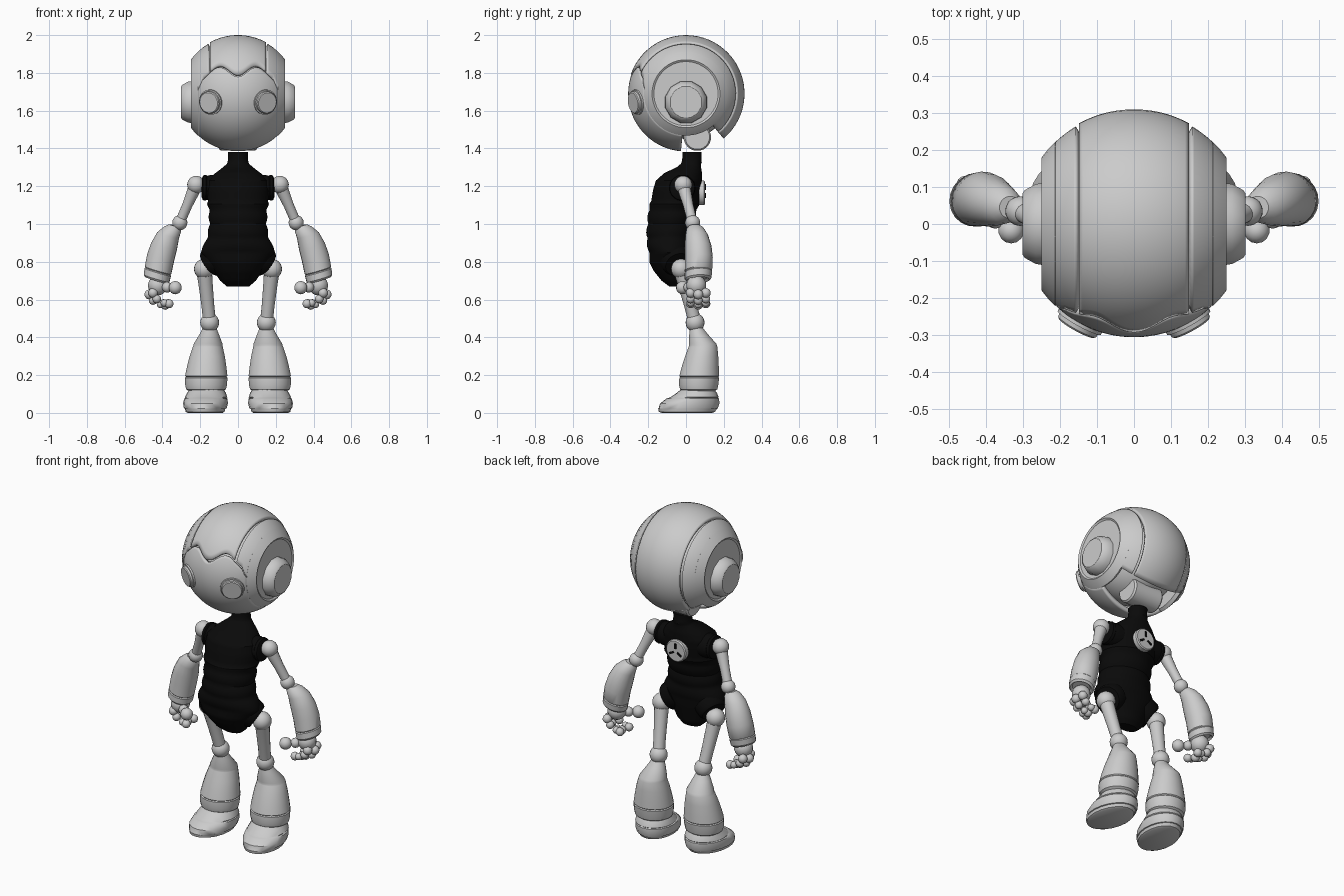
import bpy, bmesh, math
from mathutils import Vector, Matrix


def material(name, v):
    m = bpy.data.materials.new(name)
    m.diffuse_color = (v, v, v, 1)
    return m


GREY = material("light grey", 0.6)
BLACK = material("soft black", 0.003)
HEAD = Vector((0, 0, 1.69))


def finish(name, bm, mat, mirror=False):
    bmesh.ops.recalc_face_normals(bm, faces=bm.faces)
    me = bpy.data.meshes.new(name)
    bm.to_mesh(me)
    bm.free()
    me.materials.append(mat)
    ob = bpy.data.objects.new(name, me)
    bpy.context.collection.objects.link(ob)
    if mirror:
        ob.modifiers.new("mirror", 'MIRROR')
    return ob


def add_loft(bm, rows, axis=(0, 0, 1), n=24):
    """Capped skin over rings (centre, ru, rv), square to the axis."""
    rot = Vector((0, 0, 1)).rotation_difference(Vector(axis))
    rings = []
    for c, ru, rv in rows:
        ring = []
        for i in range(n):
            a = math.tau * (i + 0.5) / n
            ring.append(bm.verts.new(Vector(c) + rot @ Vector((ru * math.cos(a), rv * math.sin(a), 0))))
        rings.append(ring)
    for p, q in zip(rings, rings[1:]):
        for i in range(n):
            j = (i + 1) % n
            bm.faces.new((p[i], p[j], q[j], q[i]))
    bm.faces.new(rings[0])
    bm.faces.new(rings[-1])


def loft(name, rows, mat, axis=(0, 0, 1), n=24, mirror=False):
    bm = bmesh.new()
    add_loft(bm, rows, axis, n)
    return finish(name, bm, mat, mirror)


def turned(name, origin, axis, prof, mat, n=24, mirror=False):
    """Round part: prof holds (distance along axis, radius)."""
    d = Vector(axis).normalized()
    return loft(name, [(Vector(origin) + d * s, r, r) for s, r in prof], mat, d, n, mirror)


def balls(name, items, mat, mirror=True, seg=20):
    bm = bmesh.new()
    for x, y, z, r in items:
        bmesh.ops.create_uvsphere(bm, u_segments=seg, v_segments=seg // 2 + 2, radius=r,
                                  matrix=Matrix.Translation((x, y, z)))
    return finish(name, bm, mat, mirror)


def shell(name, x0, x1, low, high, R, mirror=False, nx=16, na=36):
    """Thick patch of the head sphere between two angle limits around x."""
    bm = bmesh.new()
    grid = []
    for i in range(nx + 1):
        x = x0 + (x1 - x0) * i / nx
        rho = math.sqrt(R * R - x * x)
        col = []
        for k in range(na + 1):
            a = math.radians(low(x) + (high(x) - low(x)) * k / na)
            col.append(bm.verts.new(HEAD + Vector((x, -rho * math.cos(a), rho * math.sin(a)))))
        grid.append(col)
    for p, q in zip(grid, grid[1:]):
        for k in range(na):
            bm.faces.new((p[k], q[k], q[k + 1], p[k + 1]))
    ob = finish(name, bm, GREY, mirror)
    s = ob.modifiers.new("thickness", 'SOLIDIFY')
    s.thickness, s.offset = 0.024, 0
    return ob


# Head: face plate, helmet bands and inner core
def brow(x):
    a = 18 + 12 * math.sin(math.pi * min(abs(x), 0.2) / 0.2) ** 2
    return a - max(0, abs(x) - 0.18) * 500


shell("face_plate", -0.207, 0.207, lambda x: -85, lambda x: brow(x) - 1, 0.294, nx=32)
shell("helmet_centre", -0.143, 0.143, lambda x: brow(x) + 1, lambda x: 230, 0.298, nx=28)
shell("helmet_side", 0.151, 0.21, lambda x: brow(x) + 1, lambda x: 230, 0.295, mirror=True, nx=12)
balls("head_core", [(*HEAD, 0.24)], GREY, False, 32)
turned("helmet_ring", HEAD, (1, 0, 0),
       [(0.195, 0.21), (0.213, 0.222), (0.232, 0.203), (0.25, 0.18), (0.246, 0.174), (0.243, 0.17)],
       GREY, 40, True)
turned("ear_cap", (0, 0, 1.645), (1, 0, 0),
       [(0.235, 0.115), (0.265, 0.112), (0.295, 0.095), (0.302, 0.085)], GREY, 12, True)
turned("eye", HEAD, (0.145, -0.262, -0.045),
       [(0.28, 0.067), (0.308, 0.067), (0.309, 0.06), (0.32, 0.059), (0.325, 0.054)], GREY, 24, True)
turned("neck_joint", (0, 0.06, 1.46), (1, 0, 0),
       [(-0.1, 0.065), (-0.09, 0.073), (0.09, 0.073), (0.1, 0.065)], GREY, 20)

# Torso: half width, front and back by height, with soft ribs
body = [(0.67, 0.06, -0.09, -0.02), (0.70, 0.095, -0.13, 0.0), (0.75, 0.13, -0.17, 0.01),
        (0.80, 0.165, -0.195, 0.02), (0.85, 0.195, -0.195, 0.025), (0.89, 0.175, -0.2, 0.025),
        (0.94, 0.155, -0.205, 0.03), (1.00, 0.148, -0.2, 0.035), (1.06, 0.148, -0.195, 0.05),
        (1.12, 0.16, -0.185, 0.07), (1.18, 0.165, -0.175, 0.08), (1.23, 0.16, -0.16, 0.085),
        (1.27, 0.12, -0.115, 0.085), (1.30, 0.08, -0.05, 0.08), (1.325, 0.052, -0.02, 0.08),
        (1.40, 0.05, -0.015, 0.08)]
rows = []
for p, q in zip(body, body[1:]):
    for k in range(4):
        z, w, f, b = (u + (v - u) * k / 4 for u, v in zip(p, q))
        rib = 0.008 * abs(math.sin(math.pi * (z - 0.85) / 0.075)) if 0.85 < z < 1.12 else 0
        rib += 0.006 * abs(math.sin(math.pi * z / 0.022)) if z > 1.32 else 0
        rows.append(((0, (f + b) / 2, z), w + rib, (b - f) / 2 + rib))
loft("torso", rows, BLACK, n=32)
turned("sleeve", (0.08, -0.02, 1.19), (1, 0, 0.02),
       [(0, 0.07), (0.06, 0.07), (0.085, 0.064), (0.09, 0.069), (0.105, 0.066), (0.112, 0.05)], BLACK, 24, True)
turned("hip_cuff", (0.11, -0.06, 0.82), (0.75, 0.3, -0.55),
       [(0, 0.085), (0.045, 0.08), (0.06, 0.07), (0.06, 0.055)], BLACK, 24, True)

# Back badge with three dark vents
turned("back_badge", (0, 0.07, 1.165), (0, 1, 0), [(0, 0.066), (0.025, 0.066), (0.031, 0.06)], GREY, 24)
bm = bmesh.new()
for k in range(3):
    a = math.pi / 2 + k * math.tau / 3
    bmesh.ops.create_cube(bm, size=1, matrix=Matrix.Translation((0.03 * math.cos(a), 0.102, 1.165 + 0.03 * math.sin(a)))
                          @ Matrix.Rotation(-a, 4, 'Y') @ Matrix.Diagonal((0.032, 0.006, 0.012, 1)))
finish("badge_vents", bm, BLACK)

# Arms
balls("shoulder", [(0.222, -0.015, 1.208, 0.047)], GREY)
balls("elbow", [(0.308, 0.035, 1.007, 0.04)], GREY)
S, E = Vector((0.222, -0.015, 1.208)), Vector((0.308, 0.035, 1.007))
turned("upper_arm", S, E - S, [(0, 0.036), (0.06, 0.032), (0.12, 0.027), (0.22, 0.026)], GREY, 16, True)
forearm = [(0.335, 0.045, 0.99, 0.03), (0.345, 0.048, 0.975, 0.046), (0.37, 0.056, 0.94, 0.06),
           (0.392, 0.064, 0.88, 0.071), (0.41, 0.068, 0.82, 0.074), (0.423, 0.066, 0.755, 0.073),
           (0.424, 0.066, 0.75, 0.069), (0.425, 0.066, 0.745, 0.073), (0.431, 0.064, 0.712, 0.071),
           (0.432, 0.063, 0.702, 0.062), (0.431, 0.063, 0.715, 0.05)]
loft("forearm", [((x, y, z), r, r) for x, y, z, r in forearm], GREY, (0.28, 0.06, -0.95), 20, True)

# Hands: palm, thumb and three knuckled fingers
hand = [(0.425, 0.055, 0.675, 0.053), (0.375, 0.015, 0.665, 0.028), (0.332, -0.018, 0.663, 0.035)]
for y, dx, dz in ((0.025, 0.0, 0.0), (0.065, 0.02, -0.008), (0.105, 0.005, 0.0)):
    hand += [(0.45 + dx, y, 0.635 + dz, 0.026), (0.43 + dx, y, 0.603 + dz, 0.023),
             (0.39 + dx, y, 0.582 + dz, 0.02), (0.365 + dx, y, 0.578 + dz, 0.024)]
balls("hand", hand, GREY, True, 14)

# Legs
H, K = Vector((0.18, -0.026, 0.762)), Vector((0.15, 0.048, 0.478))
balls("hip", [(*H, 0.053)], GREY)
balls("knee", [(*K, 0.05)], GREY)
turned("thigh", H, K - H, [(0, 0.042), (0.08, 0.038), (0.2, 0.034), (0.29, 0.034)], GREY, 18, True)
shin = [(0.45, 0.15, 0.055, 0.036), (0.42, 0.152, 0.065, 0.05), (0.365, 0.158, 0.088, 0.077),
        (0.355, 0.159, 0.09, 0.078), (0.35, 0.16, 0.09, 0.08), (0.30, 0.163, 0.083, 0.094),
        (0.24, 0.166, 0.075, 0.106), (0.196, 0.168, 0.07, 0.113), (0.191, 0.168, 0.07, 0.108),
        (0.186, 0.168, 0.07, 0.113), (0.15, 0.169, 0.067, 0.112), (0.125, 0.169, 0.067, 0.106),
        (0.115, 0.17, 0.068, 0.09), (0.08, 0.17, 0.07, 0.085)]
loft("shin", [((x, y, z), r, r * (0.96 if z > 0.3 else 0.94)) for z, x, y, r in shin], GREY, n=24, mirror=True)

# Boots: height, half width, toe and heel, turned slightly outward
boot = [(0.0, 0.092, -0.13, 0.14), (0.006, 0.102, -0.145, 0.155), (0.022, 0.106, -0.148, 0.165),
        (0.024, 0.112, -0.146, 0.17), (0.05, 0.118, -0.138, 0.178), (0.075, 0.114, -0.105, 0.176),
        (0.079, 0.108, -0.092, 0.17), (0.083, 0.112, -0.082, 0.174), (0.105, 0.103, -0.05, 0.165),
        (0.125, 0.092, -0.025, 0.15)]
ob = loft("boot", [((0, (t + h) / 2, z), w, (h - t) / 2) for z, w, t, h in boot], GREY, n=20, mirror=True)
ob.data.transform(Matrix.Translation((0.175, 0, 0)) @ Matrix.Rotation(math.radians(8), 4, 'Z'))

# Smooth shading with crisp edges
for ob in bpy.context.scene.objects:
    ob.select_set(True)
    bpy.context.view_layer.objects.active = ob
bpy.ops.object.shade_smooth_by_angle(angle=math.radians(35))
